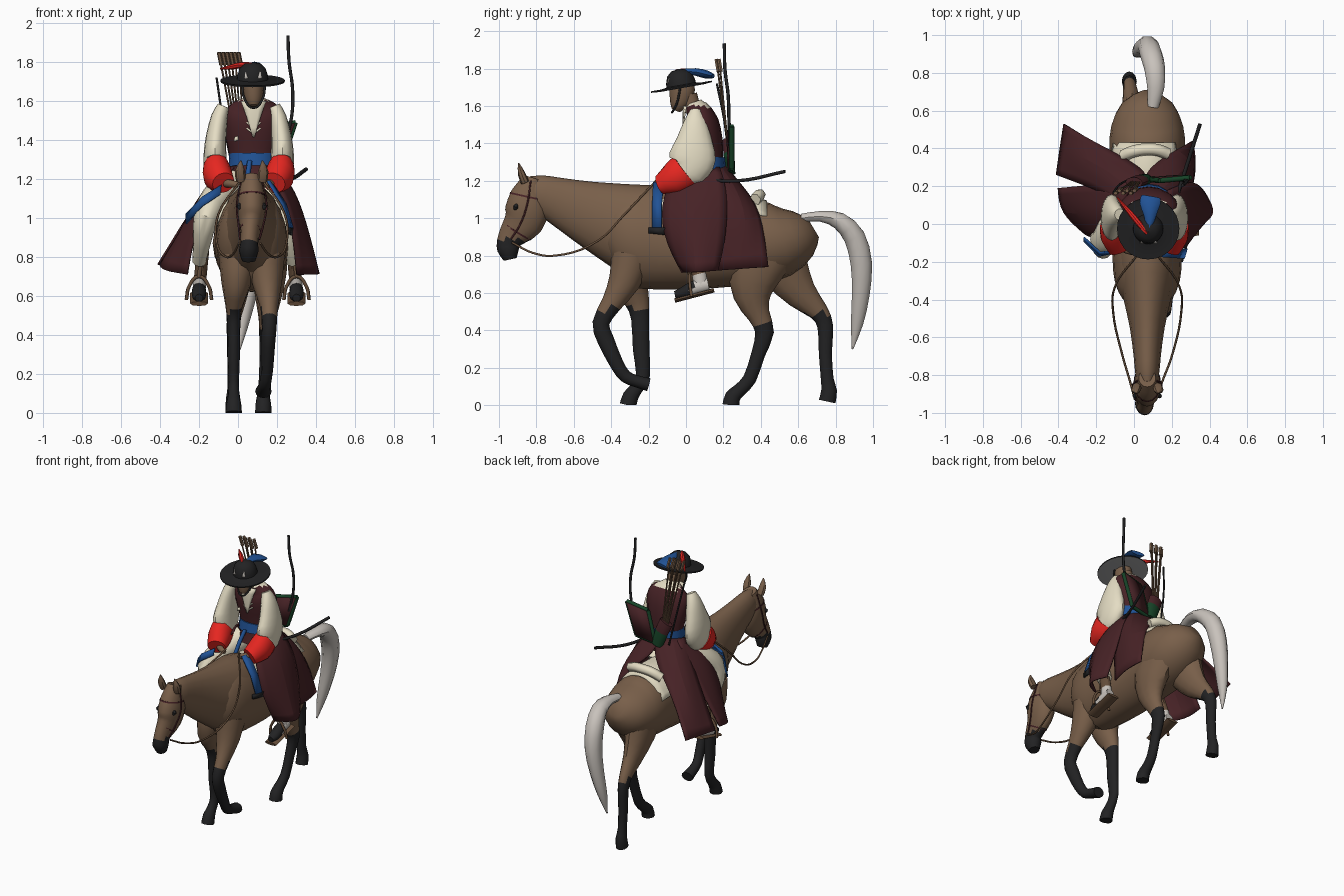
import bpy, bmesh, math
from mathutils import Vector, Euler

COLORS = {
    "horse_brown": (0.19, 0.115, 0.068), "black": (0.016, 0.016, 0.017),
    "maroon": (0.062, 0.016, 0.019), "cream": (0.78, 0.72, 0.55),
    "red": (0.80, 0.02, 0.015), "blue": (0.015, 0.085, 0.30),
    "green": (0.008, 0.055, 0.02), "pale_grey": (0.58, 0.54, 0.50),
    "leather": (0.13, 0.075, 0.042), "hat_lining": (0.34, 0.34, 0.345)}
MATS = {}
for name, c in COLORS.items():
    MATS[name] = bpy.data.materials.new(name)
    MATS[name].diffuse_color = (*c, 1)

def finish(name, bm, mats, rule=None):
    """Turn a bmesh into a smooth object; rule picks the colour of each face."""
    bmesh.ops.recalc_face_normals(bm, faces=bm.faces)
    bm.normal_update()
    me = bpy.data.meshes.new(name)
    for m in mats.split():
        me.materials.append(MATS[m])
    if rule:
        for f in bm.faces:
            f.material_index = int(rule(f))
    bm.to_mesh(me)
    bm.free()
    me.shade_smooth()
    me.set_sharp_from_angle(angle=math.radians(42))
    ob = bpy.data.objects.new(name, me)
    bpy.context.collection.objects.link(ob)
    return ob

def below(z):
    return lambda f: f.calc_center_median().z < z

def bridge(bm, rings):
    for r, q in zip(rings, rings[1:]):
        for j in range(len(r)):
            k = (j + 1) % len(r)
            bm.faces.new((r[j], r[k], q[k], q[j]))

def tube(name, path, mats, rule=None, n=16, smooth=2):
    """Loft ellipses (x, y, z, half width, half depth) along a path."""
    P = [Vector(p) for p in path]
    pts = []
    for i in range(len(P) - 1):
        a, b, c, d = P[max(i - 1, 0)], P[i], P[i + 1], P[min(i + 2, len(P) - 1)]
        for k in range(smooth):
            t = k / smooth
            pts.append(0.5 * (2 * b + (c - a) * t + (2 * a - 5 * b + 4 * c - d) * t * t
                              + (3 * b - a - 3 * c + d) * t ** 3))
    pts.append(P[-1])
    bm = bmesh.new()
    rings = []
    for i, p in enumerate(pts):
        t = (pts[min(i + 1, len(pts) - 1)] - pts[max(i - 1, 0)]).to_3d().normalized()
        s = (Vector((1, 0, 0)) - t * t.x).normalized()
        u = t.cross(s)
        ring = []
        for j in range(n):
            a = math.tau * j / n
            v = p.to_3d() + s * math.cos(a) * p[3] + u * math.sin(a) * p[4]
            v.z = max(v.z, 0)
            ring.append(bm.verts.new(v))
        rings.append(ring)
    bridge(bm, rings)
    bm.faces.new(rings[0])
    bm.faces.new(rings[-1])
    return finish(name, bm, mats, rule)

def yz(x, rows):
    return [(x, *r) for r in rows]

def sheet(name, rows, mat, thick=0.008, levels=1):
    """Cloth surface through rows of points, keeping its corners."""
    bm = bmesh.new()
    g = [[bm.verts.new(p) for p in row] for row in rows]
    for r, q in zip(g, g[1:]):
        for j in range(len(r) - 1):
            bm.faces.new((r[j], r[j + 1], q[j + 1], q[j]))
    ob = finish(name, bm, mat)
    if levels:
        sub = ob.modifiers.new("soften", "SUBSURF")
        sub.levels = sub.render_levels = levels
        sub.boundary_smooth = "PRESERVE_CORNERS"
    sol = ob.modifiers.new("thickness", "SOLIDIFY")
    sol.thickness, sol.offset = thick, 0

def cord(name, pts, r, mat):
    """Round cord or stick through points."""
    cu = bpy.data.curves.new(name, "CURVE")
    cu.dimensions, cu.bevel_depth, cu.bevel_resolution, cu.resolution_u = "3D", r, 1, 5
    sp = cu.splines.new("BEZIER")
    sp.bezier_points.add(len(pts) - 1)
    for b, p in zip(sp.bezier_points, pts):
        b.co = p
        b.handle_left_type = b.handle_right_type = "AUTO" if len(pts) > 2 else "VECTOR"
    cu.use_fill_caps = True
    cu.materials.append(MATS[mat])
    bpy.context.collection.objects.link(bpy.data.objects.new(name, cu))

# Horse body, neck and head
tube("horse_body", yz(0.07, [
    (.68, .95, .05, .06), (.625, .92, .14, .13), (.52, .88, .19, .19), (.40, .87, .20, .22),
    (.25, .85, .19, .215), (.05, .84, .19, .22), (-.12, .87, .185, .255),
    (-.25, .89, .18, .265), (-.34, .87, .16, .24), (-.41, .85, .11, .15), (-.43, .84, .05, .07)]),
    "horse_brown", n=20)
tube("horse_neck", yz(0.07, [
    (-.12, .91, .17, .25), (-.25, .935, .16, .25), (-.40, .985, .125, .21), (-.55, 1.04, .092, .165),
    (-.70, 1.1, .072, .122), (-.80, 1.135, .062, .1), (-.86, 1.16, .04, .07)]), "horse_brown")
tube("horse_head", [
    (.07, -.815, 1.215, .045, .05), (.07, -.84, 1.13, .066, .095), (.07, -.85, 1.05, .074, .115),
    (.068, -.87, .98, .064, .107), (.062, -.92, .92, .05, .08), (.058, -.95, .87, .045, .062),
    (.055, -.95, .83, .05, .058), (.055, -.94, .78, .034, .035)], "horse_brown black", below(.885))
for s in (-1, 1):
    x = .07 + s * .055
    tube("ear", [(x, -.86, 1.19, .024, .022), (x + s * .005, -.88, 1.24, .026, .02),
                 (x, -.895, 1.295, .003, .003)], "horse_brown", n=8)
    tube("horse_eye", [(.07 + s * .06, -.905, 1.075, .006, .006), (.07 + s * .064, -.91, 1.06, .014, .014),
                       (.07 + s * .06, -.915, 1.045, .006, .006)], "black", n=8)
    # Bridle cheek strap and rein
    cord("cheek_strap", [(.07 + s * .05, -.83, 1.2), (.07 + s * .076, -.85, 1.07),
                         (.066 + s * .063, -.89, .96), (.06 + s * .05, -.935, .89)], .005, "maroon")
    cord("rein", [(.06 + s * .055, -.93, .87), (.065 + s * .09, -.82, .815), (.07 + s * .13, -.70, .80),
                  (.07 + s * .18, -.47, .88), (.07 + s * .17, -.33, 1.02), (.07 + s * .05, -.16, 1.2)],
         .006, "leather")
tube("nose_band", [(.063, -.901, .935, .056, .088), (.062, -.906, .927, .054, .086)], "maroon", smooth=1)
tube("brow_band", [(.07, -.842, 1.118, .070, .1), (.07, -.844, 1.109, .072, .102)], "maroon", smooth=1)

# Horse legs with dark stockings
tube("straight_front_leg", [
    (.0, -.29, .80, .10, .11), (-.01, -.30, .66, .075, .1), (-.02, -.26, .55, .045, .065),
    (-.022, -.245, .46, .034, .048), (-.022, -.24, .30, .032, .044), (-.022, -.23, .16, .027, .037),
    (-.022, -.265, .09, .03, .035), (-.022, -.295, .05, .038, .042), (-.022, -.31, .0, .042, .045)],
    "horse_brown black", below(.52), n=12)
tube("raised_front_leg", [
    (.14, -.29, .80, .10, .11), (.15, -.33, .66, .075, .085), (.16, -.40, .54, .045, .055),
    (.16, -.455, .44, .038, .045), (.155, -.43, .35, .035, .045), (.15, -.37, .22, .03, .037),
    (.14, -.325, .155, .03, .034), (.135, -.27, .13, .034, .032), (.13, -.20, .11, .042, .035)],
    "horse_brown black", below(.52), n=12)
tube("left_hind_leg", [
    (.0, .46, .88, .11, .17), (-.005, .53, .72, .085, .13), (-.01, .62, .59, .055, .085),
    (-.02, .71, .50, .038, .052), (-.025, .745, .42, .033, .042), (-.025, .745, .28, .03, .035),
    (-.025, .755, .14, .028, .034), (-.025, .765, .08, .036, .042), (-.025, .755, .02, .04, .045)],
    "horse_brown black", below(.49), n=12)
tube("right_hind_leg", [
    (.15, .43, .88, .10, .19), (.16, .37, .72, .09, .15), (.155, .355, .58, .065, .10),
    (.15, .39, .48, .044, .06), (.145, .42, .39, .036, .05), (.14, .385, .27, .03, .037),
    (.135, .34, .14, .03, .036), (.13, .285, .08, .034, .036), (.13, .25, .045, .04, .042),
    (.13, .24, .0, .042, .045)], "horse_brown black", below(.43), n=12)
tube("tail", [
    (.10, .62, 1.0, .03, .025), (.115, .72, 1.01, .045, .03), (.11, .82, .985, .055, .048),
    (.09, .90, .90, .06, .06), (.075, .937, .76, .055, .06), (.05, .935, .60, .045, .05),
    (.02, .915, .44, .03, .035), (.0, .89, .30, .004, .004)], "pale_grey", n=10)

# Saddle blanket and cloth roll
arc = [math.radians(a) for a in range(-64, 49, 16)]
sheet("saddle_blanket", [[(.07 + rx * math.sin(a), y, .84 + rz * math.cos(a)) for a in arc]
      for y, rx, rz in ((-.15, .20, .31), (.0, .20, .28), (.2, .205, .27), (.34, .21, .285), (.43, .195, .25))],
      "cream", .015)
cord("blanket_roll", [(-.06, .36, 1.08), (.0, .385, 1.115), (.07, .395, 1.125), (.13, .39, 1.12),
                      (.18, .37, 1.10)], .032, "cream")

# Coat skirt panels, two on each side, meeting behind the saddle
skirt_rows = {
    "right_front_skirt": [
        [(.13, -.03, 1.26), (.19, .07, 1.27), (.18, .18, 1.27)],
        [(.235, -.13, 1.13), (.31, .05, 1.15), (.27, .22, 1.16)],
        [(.285, -.13, .91), (.39, .03, .92), (.33, .22, .92)],
        [(.30, -.02, .71), (.45, .04, .71), (.37, .17, .72)]],
    "right_rear_skirt": [
        [(.19, .10, 1.27), (.15, .19, 1.28), (.06, .21, 1.28)],
        [(.26, .13, 1.16), (.25, .27, 1.2), (.06, .29, 1.18)],
        [(.31, .17, .95), (.33, .36, 1.0), (.24, .40, 1.05)],
        [(.30, .17, .72), (.33, .3, .73), (.31, .44, .74)]],
    "left_front_skirt": [
        [(-.02, -.02, 1.26), (-.06, .07, 1.27), (-.05, .17, 1.27)],
        [(-.15, -.07, 1.11), (-.21, .05, 1.13), (-.17, .21, 1.13)],
        [(-.23, -.07, .90), (-.31, .05, .92), (-.30, .2, .92)],
        [(-.26, -.05, .71), (-.39, .06, .73), (-.40, .19, .76)]],
    "left_rear_skirt": [
        [(-.06, .10, 1.27), (-.03, .19, 1.28), (.07, .21, 1.28)],
        [(-.17, .17, 1.13), (-.15, .29, 1.18), (.07, .29, 1.18)],
        [(-.30, .22, .94), (-.30, .38, .96), (-.19, .42, 1.0)],
        [(-.41, .26, .76), (-.39, .40, .77), (-.37, .53, .78)]]}
for name, rows in skirt_rows.items():
    sheet(name, rows, "maroon", .01, 2)

# Torso, belt, collar
tube("vest", yz(.08, [
    (.10, 1.18, .125, .11), (.11, 1.30, .12, .09), (.10, 1.42, .145, .095), (.085, 1.51, .155, .09),
    (.07, 1.565, .135, .07), (.05, 1.595, .08, .055), (.04, 1.62, .045, .045)]), "maroon cream",
    lambda f: f.calc_center_median().z > 1.598)
tube("belt", yz(.08, [(.105, 1.265, .128, .108), (.108, 1.33, .126, .1)]), "blue", smooth=1)
cord("sash_end", [(.06, -.005, 1.29), (.05, -.05, 1.22), (.04, -.09, 1.14)], .014, "blue")
sheet("collar", [[(.015, .0, 1.60), (.08, -.018, 1.60), (.145, .0, 1.60)],
                 [(.045, -.014, 1.52), (.08, -.018, 1.51), (.115, -.014, 1.52)],
                 [(.074, -.008, 1.42), (.08, -.008, 1.41), (.086, -.008, 1.42)]], "cream")
for z in (1.44, 1.47):
    cord("vest_lace", [(.045, .003, z + .02), (.08, -.004, z), (.115, .003, z + .02)], .005, "cream")
for x, y, z in ((-.01, .026, 1.39), (.155, .02, 1.49)):
    sheet("vest_patch", [[(x - .012, y, z), (x + .012, y, z + .01)],
                         [(x - .008, y, z + .025), (x + .01, y, z + .03)]], "cream", .008, 0)

# Arms, legs and tack on both sides
sleeve = [(.185, .05, 1.575, .03, .03), (.205, .05, 1.52, .042, .06), (.222, .045, 1.42, .052, .095),
          (.228, .035, 1.33, .058, .125), (.225, .015, 1.26, .06, .105), (.22, -.04, 1.23, .055, .06)]
cuff = [(.222, -.005, 1.255, .068, .095), (.213, -.06, 1.215, .075, .09), (.185, -.135, 1.18, .06, .055)]
hand = [(.18, -.11, 1.18, .022, .022), (.145, -.14, 1.175, .02, .02), (.11, -.15, 1.17, .014, .015)]
thighs = {
    "right": [(.16, .12, 1.16, .07, .08), (.20, .03, 1.08, .075, .08), (.235, -.03, .98, .06, .07),
              (.265, .0, .87, .05, .06), (.285, .05, .78, .04, .05)],
    "left": [(-.03, .10, 1.17, .08, .09), (-.11, -.01, 1.10, .08, .085), (-.165, -.10, 1.0, .065, .085),
             (-.185, -.04, .87, .045, .06), (-.20, .03, .78, .035, .045)]}
shin = [(.28, .03, .83, .032, .04), (.293, .07, .70, .032, .04), (.30, .08, .63, .034, .04)]
foot = [(.30, .12, .645, .03, .035), (.30, .05, .63, .036, .038), (.30, -.02, .60, .036, .03),
        (.30, -.06, .59, .02, .02)]
stirrup = [(.235, .03, .58), (.25, .02, .65), (.30, .02, .70), (.35, .02, .65), (.365, .03, .58)]
trims = {"right": [[(.15, -.175, 1.19), (.17, -.12, 1.19)], [(.225, -.18, 1.07), (.245, -.13, 1.07)],
                   [(.265, -.18, .95), (.28, -.13, .95)]],
         "left": [[(-.085, -.14, 1.17), (-.09, -.15, 1.12)], [(-.18, -.15, 1.11), (-.185, -.17, 1.06)],
                  [(-.265, -.07, 1.02), (-.265, -.09, .97)]]}
for side in ("right", "left"):
    def m(pts, c=.055):
        return pts if side == "right" else [(2 * c - p[0], *p[1:]) for p in pts]
    tube(side + "_sleeve", m(sleeve), "cream")
    tube(side + "_cuff", m(cuff), "red")
    tube(side + "_hand", m(hand), "horse_brown", n=10)
    tube(side + "_trouser", thighs[side], "cream")
    tube(side + "_shin", m(shin, .05), "leather pale_grey", below(.71), n=10)
    tube(side + "_boot", m(foot, .05), "pale_grey black",
         lambda f: f.calc_center_median().y < .03, n=12)
    cord(side + "_stirrup", m(stirrup, .05), .009, "leather")
    cord(side + "_stirrup_strap", m([(.30, .02, .70), (.275, .02, .90)], .05), .012, "leather")
    tube(side + "_stirrup_plate", m([(.30, .15, .615, .045, .012), (.30, -.06, .56, .045, .012)], .05),
         "leather", n=8, smooth=1)
    sheet(side + "_saddle_trim", trims[side], "blue", .009, 0)
sheet("saddle_flap", [[(.255, -.20, .95), (.28, -.11, .95)], [(.255, -.20, .92), (.275, -.11, .91)]],
      "black", .009, 0)

# Rider's head and hat
tube("neck", yz(.08, [(.04, 1.57, .04, .042), (.015, 1.66, .04, .045)]), "horse_brown", n=12)
tube("face", yz(.08, [(-.055, 1.575, .022, .022), (-.045, 1.60, .04, .042), (-.03, 1.64, .05, .06),
                      (-.02, 1.69, .055, .068), (-.02, 1.73, .05, .06)]), "horse_brown")
cord("chin_strap", [(.02, -.03, 1.70), (.034, -.05, 1.61), (.08, -.075, 1.565), (.126, -.05, 1.61),
                    (.14, -.03, 1.70)], .006, "black")
bm = bmesh.new()
profile = [(.002, .092), (.04, .085), (.066, .062), (.078, .025), (.08, .005), (.12, -.002), (.165, .0),
           (.165, -.008), (.12, -.012), (.06, -.012), (.002, -.01)]
tilt, N = Euler((math.radians(10), 0, 0)).to_matrix(), 28
bridge(bm, [[bm.verts.new(Vector((.075, -.025, 1.707)) + tilt @ Vector(
    (r * math.cos(math.tau * j / N), r * math.sin(math.tau * j / N), z))) for j in range(N)]
    for r, z in profile])
finish("hat", bm, "black hat_lining", lambda f: f.normal.z < -.5)
for x in (.043, .113):
    sheet("hat_badge", [[(x - .012, -.1, 1.715), (x + .012, -.1, 1.715)],
                        [(x - .003, -.09, 1.75), (x + .003, -.09, 1.75)]], "pale_grey", .006, 0)
tube("blue_plume", [(.08, -.03, 1.785, .012, .012), (.085, .05, 1.782, .035, .02),
                    (.085, .11, 1.768, .055, .022), (.09, .145, 1.76, .05, .012)], "blue", n=8)
tube("red_plume", [(.07, -.05, 1.785, .012, .012), (.02, .01, 1.785, .016, .016),
                   (-.03, .07, 1.775, .013, .014), (-.09, .14, 1.765, .004, .004)], "red", n=8)

# Quiver with arrows
tube("quiver", [(.0, .22, 1.41, .05, .028), (.03, .23, 1.34, .05, .03), (.06, .235, 1.24, .04, .03)],
     "maroon green", below(1.34), n=10)
for i in range(6):
    x, y = -.095 + i * .02, .165 + .014 * (i % 2)
    cord("arrow", [(x, y, 1.83), (-.01 + i * .008, .225, 1.38)], .005, "leather")
    tube("fletching", [(x - .003, y - .003, 1.85, .011, .011), (x + .01, y + .008, 1.785, .011, .011)],
         "horse_brown", n=6, smooth=1)
cord("spare_bow_stave", [(-.11, .165, 1.72), (-.08, .205, 1.52), (-.03, .235, 1.26)], .006, "black")

# Bow in its case, and sword at the hip
case = [(.14, .23, 1.46), (.295, .245, 1.49), (.22, .245, 1.27), (.08, .235, 1.25)]
sheet("bow_case", [[case[0], case[1]], [case[3], case[2]]], "maroon", .026, 0)
for a, b in zip(case, case[1:] + case[:1]):
    cord("case_trim", [a, b], .014, "green")
cord("bow", [(.24, .235, 1.38), (.275, .23, 1.52), (.28, .225, 1.66), (.262, .208, 1.80), (.256, .205, 1.935)],
     .009, "black")
cord("sword", [(.20, .06, 1.21), (.27, .28, 1.20), (.35, .53, 1.25)], .010, "black")
